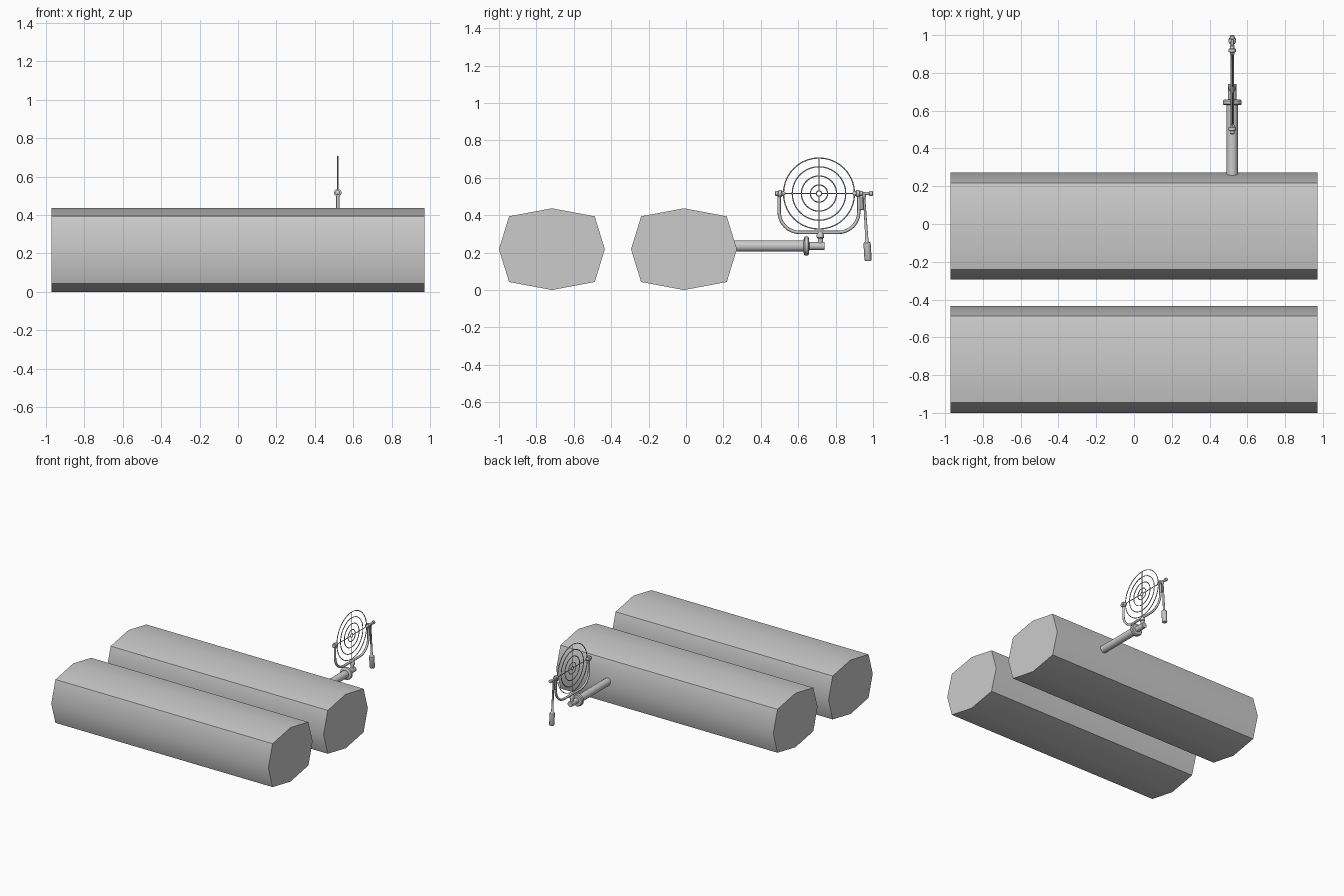
import bpy, bmesh
from math import pi, cos, sin, radians
from mathutils import Vector

if "Cube" in bpy.data.objects:
    bpy.data.objects.remove(bpy.data.objects["Cube"])

SX, CY, CZ = 0.52, 0.711, 0.516   # sight plane and ring centre


def make(name, bm, angle=40):
    bmesh.ops.recalc_face_normals(bm, faces=bm.faces)
    me = bpy.data.meshes.new(name)
    bm.to_mesh(me)
    bm.free()
    ob = bpy.data.objects.new(name, me)
    bpy.context.collection.objects.link(ob)
    bpy.ops.object.select_all(action='DESELECT')
    ob.select_set(True)
    bpy.context.view_layer.objects.active = ob
    bpy.ops.object.shade_smooth_by_angle(angle=radians(angle))
    return ob


def lathe(name, a, b, profile, n=12):
    """Revolve (distance, radius) points around the axis from a towards b."""
    a, b = Vector(a), Vector(b)
    d = (b - a).normalized()
    u = d.orthogonal().normalized()
    v = d.cross(u)
    bm = bmesh.new()
    rings = [[bm.verts.new(a + d * t + (u * cos(2 * pi * i / n) + v * sin(2 * pi * i / n)) * r)
              for i in range(n)] for t, r in profile]
    for p, q in zip(rings, rings[1:]):
        for i in range(n):
            j = (i + 1) % n
            bm.faces.new((p[i], p[j], q[j], q[i]))
    bm.faces.new(rings[0])
    bm.faces.new(rings[-1])
    return make(name, bm)


def rod(name, a, b, r, n=12):
    return lathe(name, a, b, [(0, r), ((Vector(b) - Vector(a)).length, r)], n)


def sweep(name, path, r, closed=False, n=8):
    """Round bar along a path of (y, z) points in the sight plane."""
    pts = [Vector((SX, y, z)) for y, z in path]
    m = len(pts)
    bm = bmesh.new()
    rings = []
    for k, p in enumerate(pts):
        prv = pts[k - 1] if closed or k else p
        nxt = pts[(k + 1) % m] if closed or k < m - 1 else p
        side = Vector((1, 0, 0)).cross((nxt - prv).normalized())
        rings.append([bm.verts.new(p + side * r * cos(2 * pi * i / n)
                                   + Vector((r * sin(2 * pi * i / n), 0, 0))) for i in range(n)])
    for k in range(m if closed else m - 1):
        p, q = rings[k], rings[(k + 1) % m]
        for i in range(n):
            j = (i + 1) % n
            bm.faces.new((p[i], p[j], q[j], q[i]))
    if not closed:
        bm.faces.new(rings[0])
        bm.faces.new(rings[-1])
    return make(name, bm, 50)


# Two eight-sided barrels
section = [(-.283, .218), (-.229, .394), (0, .437), (.229, .394),
           (.283, .218), (.229, .043), (0, 0), (-.229, .043)]
for name, yc in (("front_barrel", -.717), ("rear_barrel", -.011)):
    bm = bmesh.new()
    ends = [[bm.verts.new((x, yc + y, z)) for y, z in section] for x in (-.972, .972)]
    for e in ends:
        bm.faces.new(e)
    for i in range(8):
        j = (i + 1) % 8
        bm.faces.new((ends[0][i], ends[0][j], ends[1][j], ends[1][i]))
    make(name, bm)

# Support arm with collar and stepped end
lathe("support_arm", (SX, .25, .235), (SX, 1, .235),
      [(0, .03), (.379, .03), (.38, .044), (.385, .05), (.402, .05), (.408, .044),
       (.409, .022), (.49, .022)], 16)
lathe("yoke_post", (SX, CY + .007, .225), (SX, CY + .007, 1),
      [(0, .014), (.05, .014), (.055, .02), (.07, .02), (.085, .012)])

# U-shaped yoke
half, low, cr = .213, .308, .11
right = [(half - cr + cr * sin(a), low + cr - cr * cos(a))
         for a in [pi / 2 * i / 8 for i in range(9)]] + [(half, CZ)]
sweep("yoke", [(CY - y, z) for y, z in reversed(right)] + [(CY + y, z) for y, z in right], .009)

# Pivot bosses on both arms
for name, s in (("left_pivot", -1), ("right_pivot", 1)):
    lathe(name, (SX, CY + s * .18, CZ), (SX, CY + s, CZ),
          [(0, .005), (.008, .012), (.018, .013), (.02, .02), (.036, .02),
           (.038, .013), (.052, .013), (.056, .007)])

# Sight rings and cross wires
for k, r in enumerate((.190, .143, .094, .046, .014)):
    n = 40 if r > .05 else 24
    sweep(f"sight_ring_{k + 1}", [(CY + r * cos(2 * pi * i / n), CZ + r * sin(2 * pi * i / n))
                                  for i in range(n)], .0032, True, 6)
for s, tag in ((-1, "a"), (1, "b")):
    rod(f"cross_wire_y_{tag}", (SX, CY + s * .014, CZ), (SX, CY + s * .19, CZ), .003, 6)
    rod(f"cross_wire_z_{tag}", (SX, CY, CZ + s * .014), (SX, CY, CZ + s * .19), .003, 6)

# Levelling shaft with end knob
lathe("level_shaft", (SX, .92, CZ), (SX, 1, CZ),
      [(0, .008), (.058, .008), (.06, .013), (.076, .013), (.08, .008)])

# Hanging counterweight with its stop bracket
lathe("counterweight", (SX, .951, .518), (SX, .974, .155),
      [(0, .010), (.02, .010), (.025, .006), (.2, .008), (.255, .009), (.262, .013),
       (.266, .02), (.358, .02), (.363, .016)])
sweep("stop_bracket", [(.926, .43), (.944, .43), (.944, .5)], .005)
